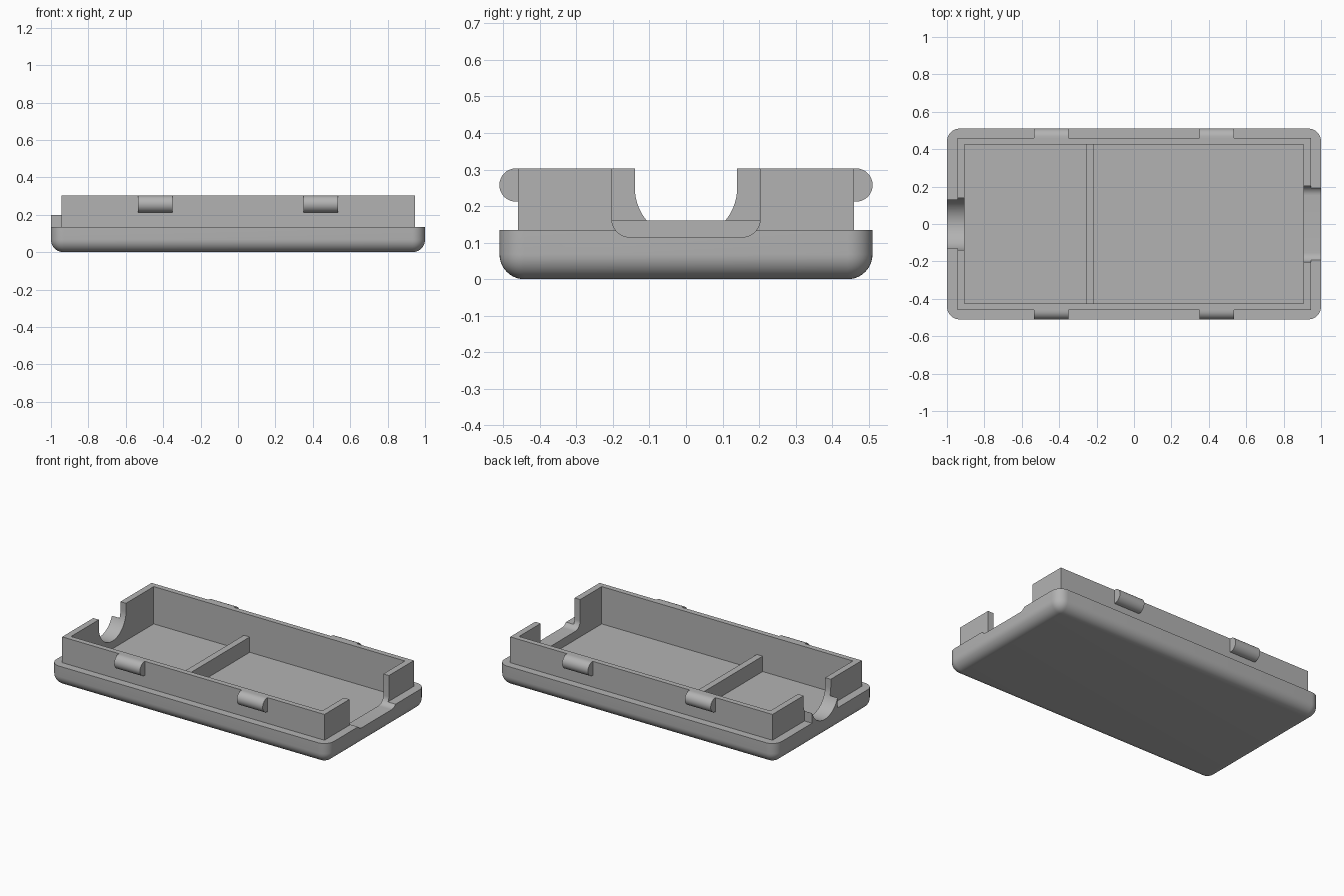
import bpy, bmesh, math
from mathutils import Vector

cube = bpy.data.objects.get("Cube")
if cube:
    bpy.data.objects.remove(cube, do_unlink=True)

grey = bpy.data.materials.new("plain grey")
grey.use_nodes = True
colour = (0.45, 0.45, 0.45, 1)
grey.diffuse_color = colour
grey.node_tree.nodes["Principled BSDF"].inputs["Base Color"].default_value = colour


def finish(name, bm):
    bmesh.ops.recalc_face_normals(bm, faces=bm.faces[:])
    mesh = bpy.data.meshes.new(name)
    bm.to_mesh(mesh)
    bm.free()
    mesh.materials.append(grey)
    obj = bpy.data.objects.new(name, mesh)
    bpy.context.collection.objects.link(obj)
    return obj


def box(name, x, y, z, radius=0):
    """Box between (low, high) pairs; a radius rounds all but the top edges."""
    bm = bmesh.new()
    bmesh.ops.create_cube(bm, size=1)
    for v in bm.verts:
        v.co = [sum(r) / 2 + c * (r[1] - r[0]) for r, c in zip((x, y, z), v.co)]
    if radius:
        edges = [e for e in bm.edges if min(v.co.z for v in e.verts) < z[1] - 0.001]
        bmesh.ops.bevel(bm, geom=edges, offset=radius, segments=10,
                        profile=0.5, affect='EDGES')
    return finish(name, bm)


def prism(name, profile, x):
    """Extrude a (y, z) profile along x."""
    bm = bmesh.new()
    face = bm.faces.new([bm.verts.new((x[0], y, z)) for y, z in profile])
    ext = bmesh.ops.extrude_face_region(bm, geom=[face])
    verts = [g for g in ext["geom"] if isinstance(g, bmesh.types.BMVert)]
    bmesh.ops.translate(bm, verts=verts, vec=Vector((x[1] - x[0], 0, 0)))
    return finish(name, bm)


def arc(y, z, r, start, end, steps):
    angles = [math.radians(start + (end - start) * i / steps) for i in range(steps + 1)]
    return [(y + r * math.cos(a), z + r * math.sin(a)) for a in angles]


def combine(target, tool, operation):
    mod = target.modifiers.new(operation.title(), 'BOOLEAN')
    mod.object, mod.operation, mod.solver = tool, operation, 'EXACT'
    bpy.context.view_layer.objects.active = target
    bpy.ops.object.modifier_apply(modifier=mod.name)
    bpy.data.objects.remove(tool, do_unlink=True)


def smooth(obj):
    bpy.ops.object.select_all(action='DESELECT')
    obj.select_set(True)
    bpy.context.view_layer.objects.active = obj
    bpy.ops.object.shade_smooth_by_angle(angle=math.radians(30))


# Rounded base with the upright wall and the cable collar
tray = box("tray", (-1, 1), (-0.51, 0.51), (0, 0.135), 0.068)
combine(tray, box("wall", (-0.945, 0.945), (-0.46, 0.46), (0.1, 0.303)), 'UNION')
combine(tray, box("collar", (-1, -0.92), (-0.131, 0.131), (0.09, 0.2)), 'UNION')

# Hollow interior
combine(tray, box("cavity", (-0.905, 0.905), (-0.425, 0.425), (0.06, 0.5)), 'DIFFERENCE')

# Wide rounded notch at one end, U-shaped cable notch at the other
wide = [(0.203, 0.5), (-0.203, 0.5)]
wide += arc(-0.153, 0.165, 0.05, 180, 270, 10) + arc(0.153, 0.165, 0.05, 270, 360, 10)
combine(tray, prism("wide_notch", wide, (0.85, 1.1)), 'DIFFERENCE')
round_notch = [(0.14, 0.5), (-0.14, 0.5)] + arc(0, 0.25, 0.14, 180, 360, 32)
combine(tray, prism("cable_notch", round_notch, (-1.1, -0.85)), 'DIFFERENCE')
smooth(tray)

# Low divider across the interior
box("divider", (-0.255, -0.213), (-0.43, 0.43), (0.055, 0.16))

# Rounded snap clips on both long sides
for side, label in ((-1, "front"), (1, "back")):
    profile = [(0.445, 0.212)] + arc(0.465, 0.2575, 0.0455, -90, 90, 16) + [(0.445, 0.303)]
    profile = [(side * y, z) for y, z in profile]
    for x, end in ((-0.442, "right"), (0.442, "left")):
        smooth(prism(f"{label}_{end}_clip", profile, (x - 0.093, x + 0.093)))
